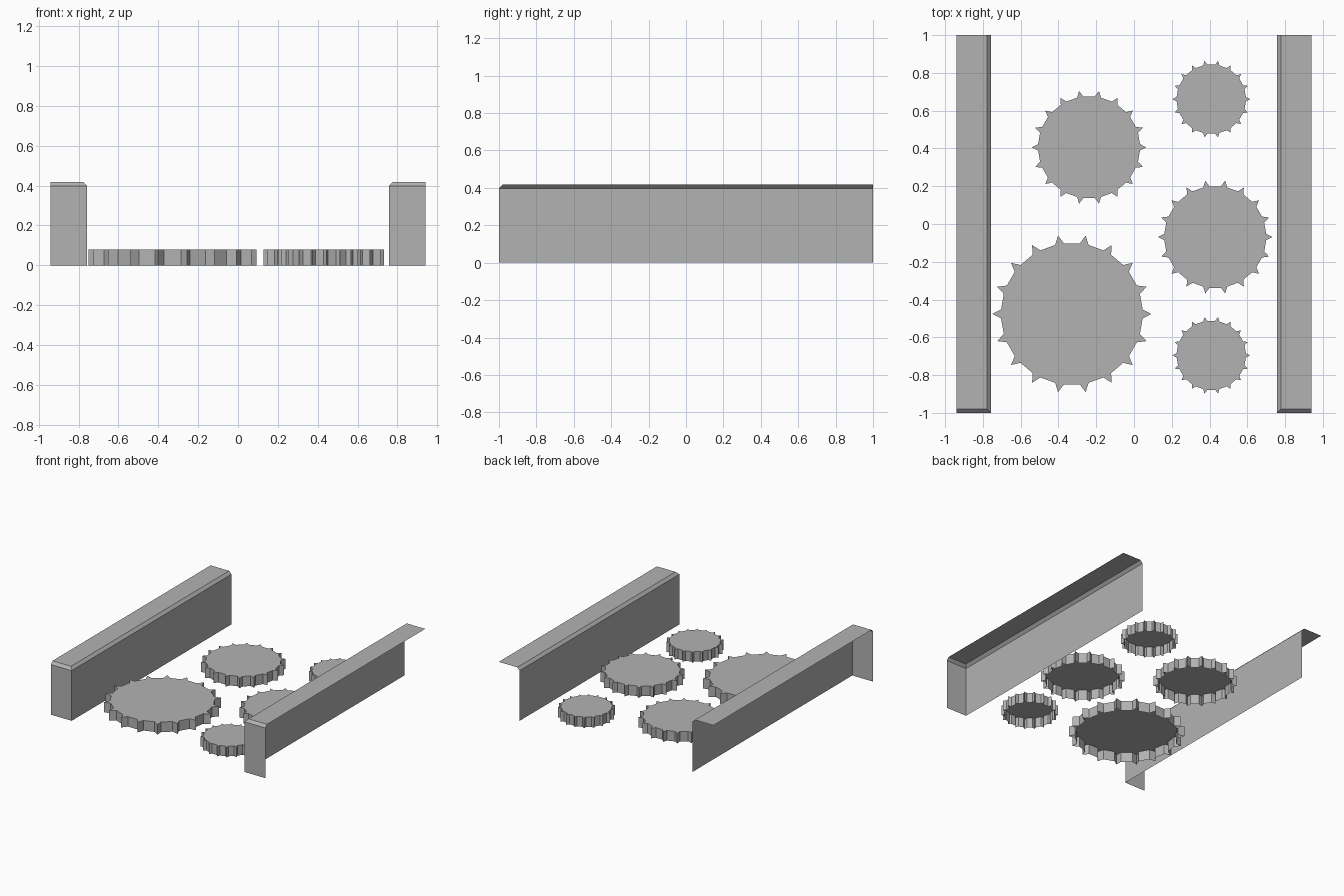
import bpy, bmesh
from math import cos, sin, radians

if "Cube" in bpy.data.objects:
    bpy.data.objects.remove(bpy.data.objects["Cube"])

def make(name, bm):
    bmesh.ops.recalc_face_normals(bm, faces=bm.faces[:])
    me = bpy.data.meshes.new(name)
    bm.to_mesh(me)
    bm.free()
    ob = bpy.data.objects.new(name, me)
    bpy.context.collection.objects.link(ob)
    return ob

# gears: flat top cap with toothed skirt, open underneath
def gear(name, x, y, r, teeth=18, h=0.08, root=0.892):
    bm = bmesh.new()
    step = 360 / teeth
    ring = []
    for i in range(teeth):
        for off, f in ((-0.18, root), (0, 1), (0.18, root)):
            a = radians((i + off) * step)
            ring.append((r * f * cos(a), r * f * sin(a)))
    top = [bm.verts.new((px, py, h)) for px, py in ring]
    low = [bm.verts.new((px, py, 0)) for px, py in ring]
    bm.faces.new(top)
    n = len(ring)
    for i in range(n):
        j = (i + 1) % n
        bm.faces.new((low[i], low[j], top[j], top[i]))
    ob = make(name, bm)
    ob.location = (x, y, 0)

gear("large_gear", -0.329, -0.476, 0.421)
gear("medium_gear_left", -0.238, 0.406, 0.303)
gear("medium_gear_right", 0.430, -0.069, 0.303)
gear("small_gear_back", 0.409, 0.661, 0.206)
gear("small_gear_front", 0.409, -0.695, 0.206)

# side walls: inner face, front end and top, bevelled top edges, open outside and back
def wall(name, s):
    bm = bmesh.new()
    xi, xo, c, z0, z1 = 0.757, 0.94, 0.021, 0.397, 0.418
    # each row runs outer front -> inner front corner -> inner back
    rows = []
    for d, z in ((0, 0), (0, z0), (c, z1)):
        rows.append([bm.verts.new(p) for p in
                     ((s * xo, -1 + d, z), (s * (xi + d), -1 + d, z), (s * (xi + d), 1, z))])
    for a, b in zip(rows, rows[1:]):
        for i in range(2):
            bm.faces.new((a[i], a[i + 1], b[i + 1], b[i]))
    back = bm.verts.new((s * xo, 1, z1))
    bm.faces.new(rows[-1] + [back])
    make(name, bm)

wall("left_wall", -1)
wall("right_wall", 1)

# darker grey finish
mat = bpy.data.materials.new("dark_grey")
mat.diffuse_color = (0.45, 0.45, 0.45, 1)
mat.use_nodes = True
mat.node_tree.nodes["Principled BSDF"].inputs["Base Color"].default_value = mat.diffuse_color
for ob in bpy.data.objects:
    ob.data.materials.append(mat)
